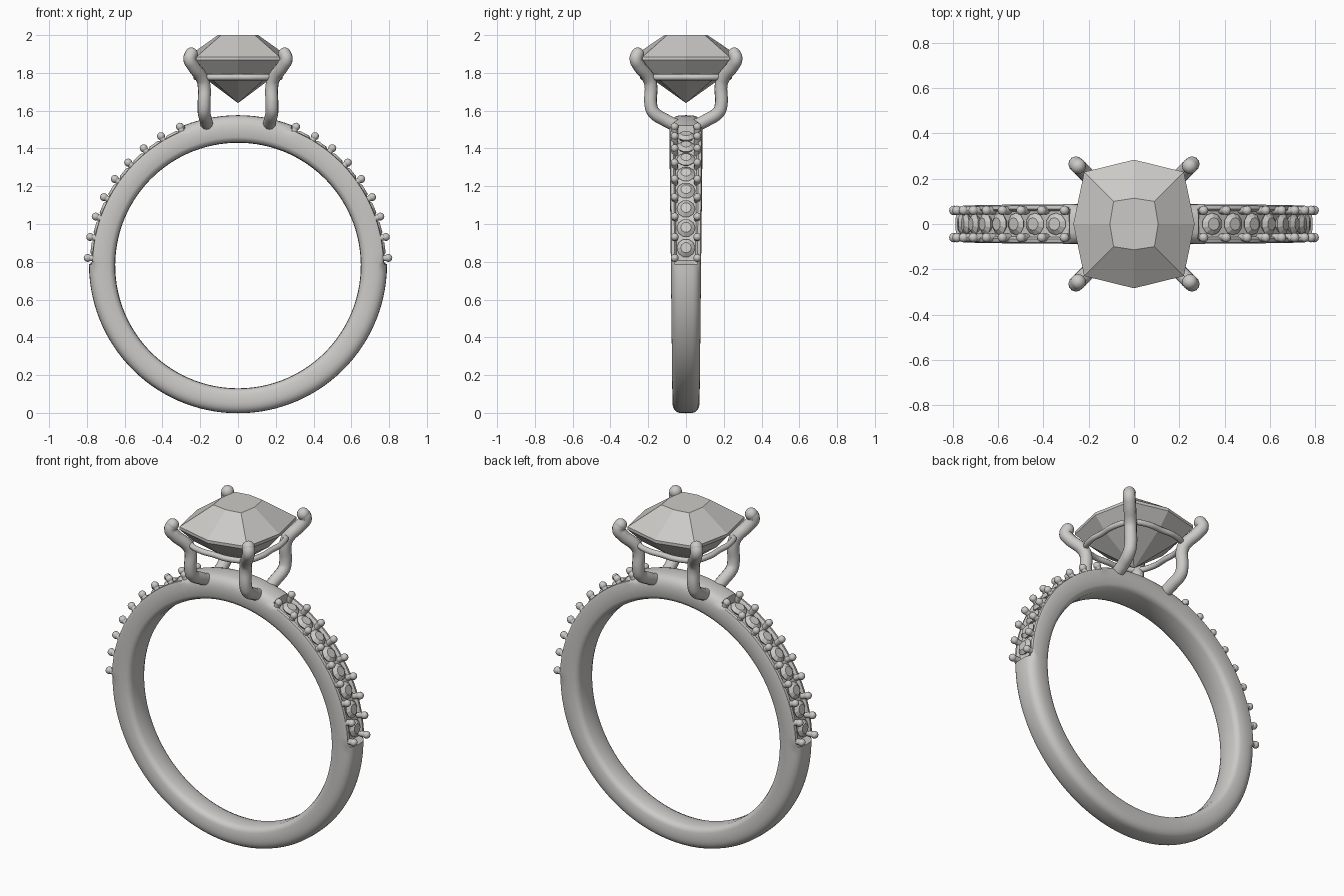
import bpy, bmesh
from math import sin, cos, pi, radians, degrees
from mathutils import Matrix, Vector

if "Cube" in bpy.data.objects:
    bpy.data.objects.remove(bpy.data.objects["Cube"], do_unlink=True)

CENTRE_Z = 0.78
INNER = 0.65


def make_material(name, colour):
    mat = bpy.data.materials.new(name)
    mat.use_nodes = True
    mat.diffuse_color = colour
    mat.node_tree.nodes["Principled BSDF"].inputs["Base Color"].default_value = colour
    return mat


METAL = make_material("pale_grey", (0.60, 0.59, 0.57, 1))


def finish(bm, name, smooth_angle=None):
    bmesh.ops.recalc_face_normals(bm, faces=bm.faces)
    mesh = bpy.data.meshes.new(name)
    bm.to_mesh(mesh)
    bm.free()
    mesh.materials.append(METAL)
    obj = bpy.data.objects.new(name, mesh)
    bpy.context.collection.objects.link(obj)
    if smooth_angle:
        smooth(obj, smooth_angle)
    return obj


def smooth(obj, angle):
    bpy.ops.object.select_all(action='DESELECT')
    bpy.context.view_layer.objects.active = obj
    obj.select_set(True)
    bpy.ops.object.shade_smooth_by_angle(angle=radians(angle))


def radial(angle_deg, radius, y=0):
    """Frame on the band whose local z points away from the finger hole."""
    a = radians(angle_deg)
    place = Matrix.Translation((radius * cos(a), y, CENTRE_Z + radius * sin(a)))
    return place @ Matrix.Rotation(pi / 2 - a, 4, 'Y')


# Band: a swept section, plain and rounded, with a grooved span on each shoulder
def half_section(a, grooved):
    w = 0.08 + 0.008 * sin(a)
    inner = [(0, INNER), (w - 0.03, INNER + 0.002), (w - 0.01, INNER + 0.011), (w, INNER + 0.03)]
    if grooved:
        outer = [(w, 0.72), (w, 0.755), (w - 0.005, 0.77), (w - 0.02, 0.773),
                 (w - 0.026, 0.768), (w - 0.03, 0.755), (0.03, 0.752), (0, 0.752)]
    else:
        crown = 0.789 + 0.007 * sin(a)
        base = 0.725
        outer = [(w * cos(t) ** 0.55 if t < 1.55 else 0, base + (crown - base) * sin(t))
                 for t in [i * pi / 14 for i in range(8)]]
    return inner + outer


def build_band():
    bm = bmesh.new()
    stops = [(d, False) for d in range(-90, 0, 3)] + [(0.5, False), (2, True)]
    stops += [(d, True) for d in range(5, 67, 3)] + [(67.5, True), (69, False)]
    stops += [(d, False) for d in range(72, 91, 3)]
    stops += [(180 - d, g) for d, g in reversed(stops[1:-1])]
    rings = []
    for deg, grooved in stops:
        a = radians(deg)
        half = half_section(a, grooved)
        loop = half + [(-y, r) for y, r in reversed(half[1:-1])]
        rings.append([bm.verts.new((r * cos(a), y, CENTRE_Z + r * sin(a))) for y, r in loop])
    for k, ring in enumerate(rings):
        nxt = rings[(k + 1) % len(rings)]
        for i in range(len(ring)):
            j = (i + 1) % len(ring)
            bm.faces.new((ring[i], ring[j], nxt[j], nxt[i]))
    finish(bm, "band", 40)


build_band()

# Small stones and the beaded pins between them, on both shoulders
STEP = 8.05
stones, pins = bmesh.new(), bmesh.new()
for side in (0, 1):
    for k in range(9):
        deg = 2.9 + k * STEP
        ang = 180 - deg if side else deg
        for y in (-0.06, 0.06):
            bmesh.ops.create_cone(pins, cap_ends=True, segments=10, radius1=0.017, radius2=0.017,
                                  depth=0.05, matrix=radial(ang, 0.772, y))
            bmesh.ops.create_uvsphere(pins, u_segments=12, v_segments=8, radius=0.021,
                                      matrix=radial(ang, 0.797, y))
        if k < 8:
            mid = deg + STEP / 2
            ang = 180 - mid if side else mid
            bmesh.ops.create_cone(stones, cap_ends=True, segments=10, radius1=0.049, radius2=0.028,
                                  depth=0.016, matrix=radial(ang, 0.776))
            bmesh.ops.create_cone(stones, cap_ends=True, segments=10, radius1=0.025, radius2=0.049,
                                  depth=0.03, matrix=radial(ang, 0.753))
finish(stones, "shoulder_stones")
finish(pins, "shoulder_pins", 40)


# Large cushion-cut stone: stacked eight-sided outlines closed by a point
def build_centre_stone():
    bm = bmesh.new()

    def outline(mid_x, mid_y, cx, cy, z):
        pts = [(mid_x, 0), (cx, cy), (0, mid_y), (-cx, cy),
               (-mid_x, 0), (-cx, -cy), (0, -mid_y), (cx, -cy)]
        return [bm.verts.new((x, y, z)) for x, y in pts]

    tiers = [outline(0.107, 0.114, 0.09, 0.1, 2.0),
             outline(0.268, 0.284, 0.22, 0.23, 1.885),
             outline(0.268, 0.284, 0.22, 0.23, 1.868),
             outline(0.2, 0.21, 0.165, 0.17, 1.79)]
    culet = bm.verts.new((0, 0, 1.64))
    bm.faces.new(tiers[0])
    for i in range(8):
        j = (i + 1) % 8
        for up, low in zip(tiers, tiers[1:]):
            bm.faces.new((up[i], up[j], low[j], low[i]))
        bm.faces.new((tiers[-1][i], tiers[-1][j], culet))
    finish(bm, "centre_stone")


build_centre_stone()


# Round wires for the claws and the rail
def wire(name, points, radius, closed=False):
    curve = bpy.data.curves.new(name, 'CURVE')
    curve.dimensions = '3D'
    curve.bevel_depth = radius
    curve.bevel_resolution = 4
    curve.resolution_u = 6
    curve.use_fill_caps = True
    spline = curve.splines.new('BEZIER')
    spline.bezier_points.add(len(points) - 1)
    spline.use_cyclic_u = closed
    for bp, co in zip(spline.bezier_points, points):
        bp.co = co
        bp.handle_left_type = bp.handle_right_type = 'AUTO'
    curve.materials.append(METAL)
    obj = bpy.data.objects.new(name, curve)
    bpy.context.collection.objects.link(obj)
    bpy.ops.object.select_all(action='DESELECT')
    bpy.context.view_layer.objects.active = obj
    obj.select_set(True)
    bpy.ops.object.convert(target='MESH')
    smooth(bpy.context.object, 50)


CLAW = [(0.165, 0.06, 1.525), (0.17, 0.11, 1.55), (0.18, 0.172, 1.592), (0.18, 0.186, 1.63),
        (0.18, 0.186, 1.735), (0.19, 0.197, 1.77), (0.24, 0.25, 1.84), (0.256, 0.265, 1.875),
        (0.247, 0.256, 1.9)]
for sx, x_name in ((1, "left"), (-1, "right")):
    for sy, y_name in ((-1, "front"), (1, "back")):
        path = [(x * sx, y * sy, z) for x, y, z in CLAW]
        wire(f"claw_{y_name}_{x_name}", path, 0.034)
        for part, point in (("tip", path[-1]), ("foot", path[0])):
            bm = bmesh.new()
            bmesh.ops.create_uvsphere(bm, u_segments=16, v_segments=10, radius=0.0345,
                                      matrix=Matrix.Translation(point))
            finish(bm, f"claw_{part}_{y_name}_{x_name}", 50)

# Rail under the large stone, bulging between the claws
rail = []
for i in range(16):
    t = 2 * pi * i / 16
    size = 0.236 - 0.018 * cos(4 * t)
    rail.append((size * cos(t), size * sin(t) * 1.03, 1.777))
wire("stone_rail", rail, 0.016, closed=True)
